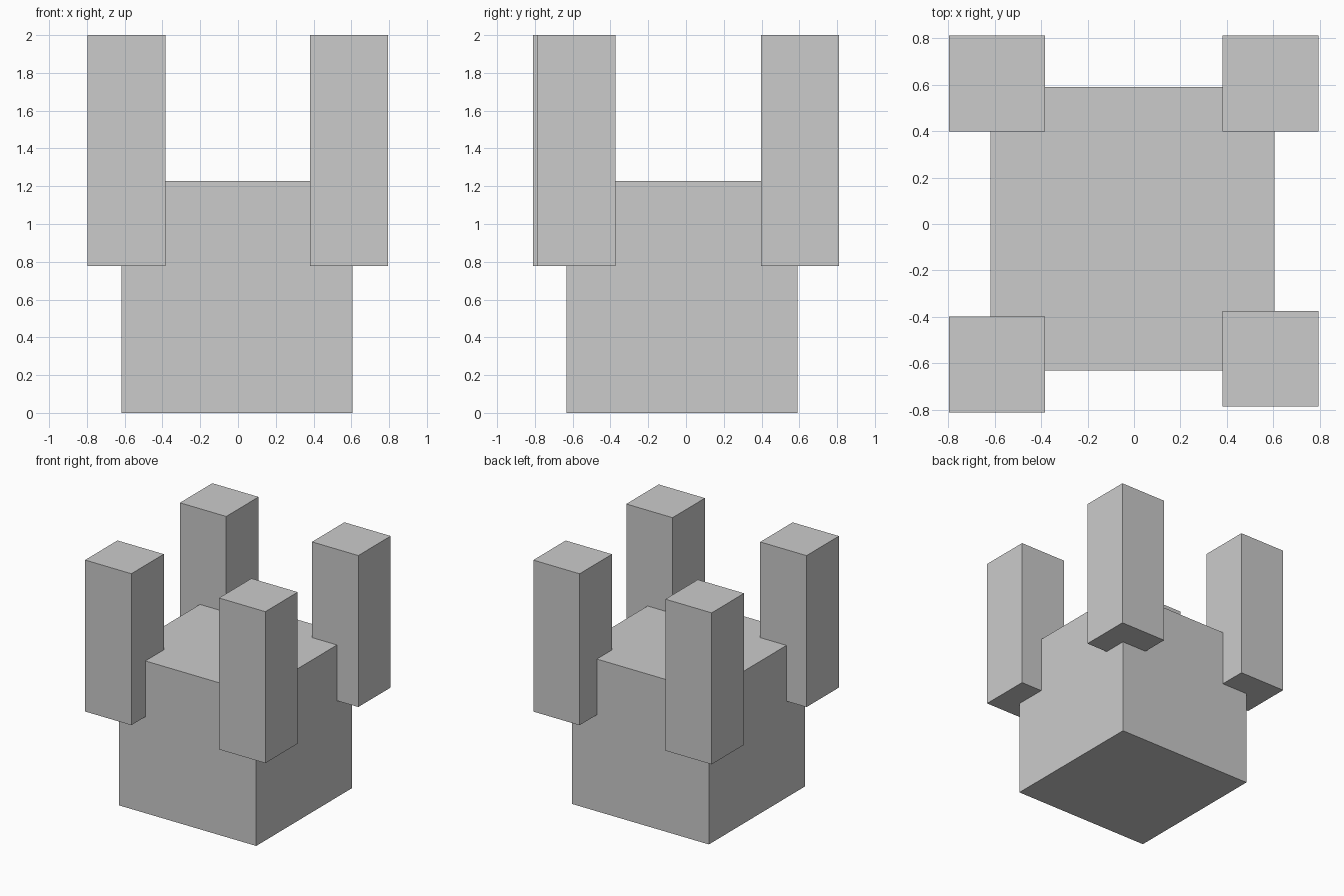
import bpy

if "Cube" in bpy.data.objects:
    bpy.data.objects.remove(bpy.data.objects["Cube"])


def box(name, low, high):
    """Axis-aligned box between two corners."""
    size = [h - l for l, h in zip(low, high)]
    centre = [(h + l) / 2 for l, h in zip(low, high)]
    bpy.ops.mesh.primitive_cube_add(size=1, location=centre)
    obj = bpy.context.object
    obj.name = name
    obj.scale = size
    bpy.ops.object.transform_apply(location=False, rotation=False, scale=True)
    return obj


# Main block
box("body", (-0.618, -0.632, 0), (0.605, 0.591, 1.228))

# Four corner posts, the front right one set slightly inwards
POST_WIDTH, POST_BOTTOM, POST_TOP = 0.413, 0.778, 2.0
posts = {
    "front_left_post": (-0.797, -0.811),
    "front_right_post": (0.382, -0.787),
    "back_left_post": (-0.797, 0.398),
    "back_right_post": (0.382, 0.398),
}
for name, (x, y) in posts.items():
    box(name, (x, y, POST_BOTTOM), (x + POST_WIDTH, y + POST_WIDTH, POST_TOP))
